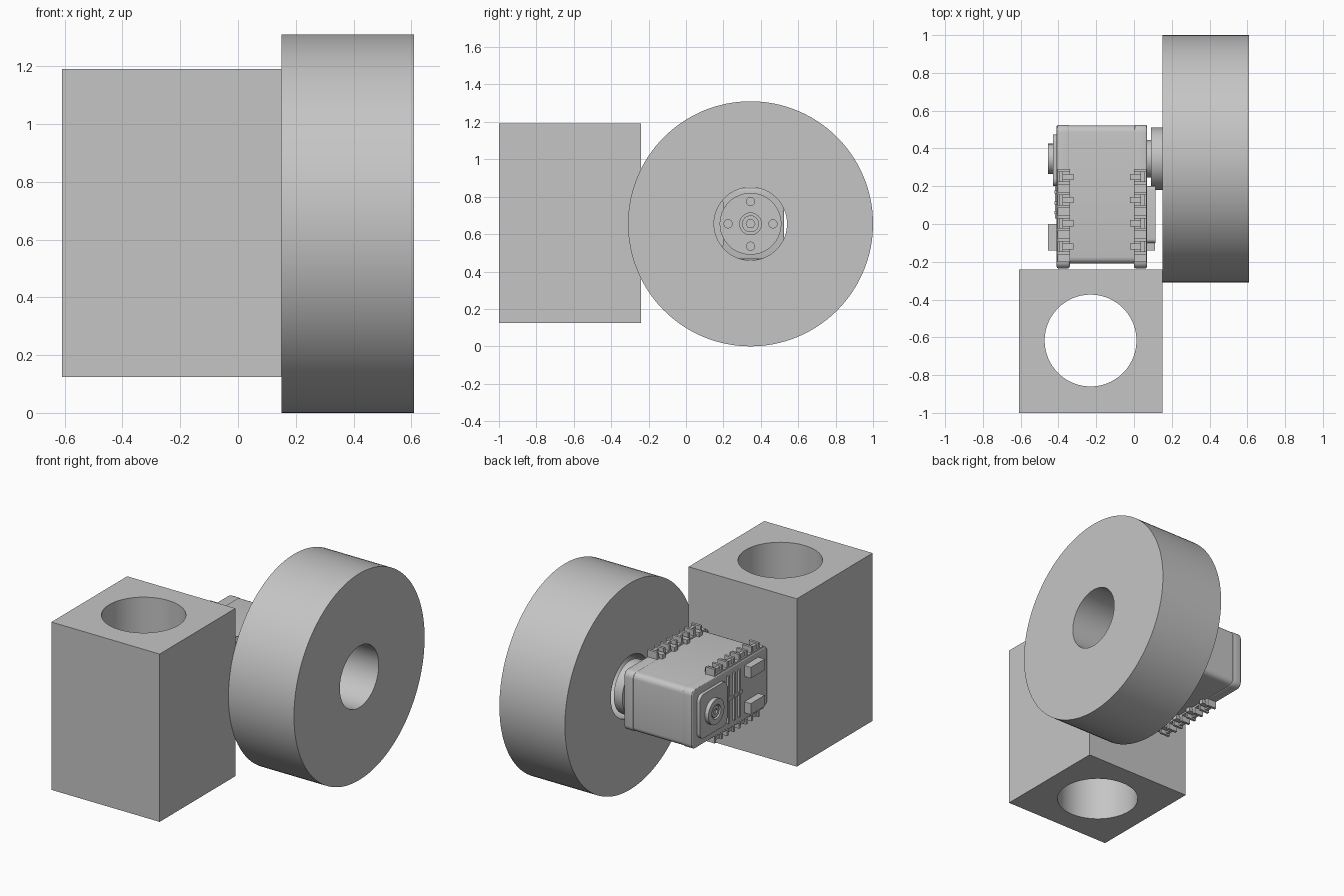
import bpy, bmesh, math
from mathutils import Matrix, Vector

if "Cube" in bpy.data.objects:
    bpy.data.objects.remove(bpy.data.objects["Cube"], do_unlink=True)

grey = bpy.data.materials.new("plain grey")
grey.use_nodes = True
colour = (0.56, 0.56, 0.56, 1)
grey.diffuse_color = colour
grey.node_tree.nodes["Principled BSDF"].inputs["Base Color"].default_value = colour

AXLE_Y, AXLE_Z = 0.345, 0.655   # wheel axle
MID_X = -0.17                   # middle of the motor case


def activate(ob):
    bpy.ops.object.select_all(action='DESELECT')
    ob.select_set(True)
    bpy.context.view_layer.objects.active = ob


def finish(name, bm, smooth=True):
    mesh = bpy.data.meshes.new(name)
    bm.to_mesh(mesh)
    bm.free()
    mesh.materials.append(grey)
    ob = bpy.data.objects.new(name, mesh)
    bpy.context.collection.objects.link(ob)
    if smooth:
        activate(ob)
        bpy.ops.object.shade_smooth_by_angle(angle=math.radians(30))
    return ob


def add_box(bm, x, y, z):
    """Box spanning the given (low, high) ranges."""
    spans = (x, y, z)
    centre = Vector([(a + b) / 2 for a, b in spans])
    size = [b - a for a, b in spans]
    m = Matrix.Translation(centre) @ Matrix.Diagonal((*size, 1))
    return bmesh.ops.create_cube(bm, size=1, matrix=m)["verts"]


def box(name, x, y, z, round_x=0, round_all=0):
    """Box; round_x rounds the edges along x, round_all softens the rest."""
    bm = bmesh.new()
    add_box(bm, x, y, z)
    if round_x:
        edges = [e for e in bm.edges
                 if abs(e.verts[0].co.x - e.verts[1].co.x) > 1e-4]
        bmesh.ops.bevel(bm, geom=edges, offset=round_x, segments=5,
                        profile=0.5, affect='EDGES')
    if round_all:
        edges = [e for e in bm.edges if e.calc_face_angle(0) > 0.8]
        bmesh.ops.bevel(bm, geom=edges, offset=round_all, segments=3,
                        profile=0.5, affect='EDGES')
    return finish(name, bm)


def rod(name, x, radius, y=AXLE_Y, z=AXLE_Z, sides=48):
    """Cylinder along x."""
    bm = bmesh.new()
    m = Matrix.Translation(((x[0] + x[1]) / 2, y, z)) @ Matrix.Rotation(math.pi / 2, 4, 'Y')
    bmesh.ops.create_cone(bm, cap_ends=True, segments=sides, radius1=radius,
                          radius2=radius, depth=x[1] - x[0], matrix=m)
    return finish(name, bm)


def cut(target, cutter):
    cutter.hide_render = True
    mod = target.modifiers.new("cut", 'BOOLEAN')
    mod.operation, mod.object, mod.solver = 'DIFFERENCE', cutter, 'EXACT'
    activate(target)
    bpy.ops.object.modifier_apply(modifier=mod.name)
    bpy.data.objects.remove(cutter, do_unlink=True)
    activate(target)
    bpy.ops.object.shade_smooth_by_angle(angle=math.radians(30))


# Block with a vertical bore
block = box("bored_block", (-0.61, 0.15), (-1, -0.24), (0.125, 1.19))
bm = bmesh.new()
bmesh.ops.create_cone(bm, cap_ends=True, segments=96, radius1=0.243, radius2=0.243,
                      depth=2, matrix=Matrix.Translation((-0.23, -0.617, 0.65)))
cut(block, finish("bore_cutter", bm))

# Wide wheel with a centre hole
wheel = rod("wheel", (0.15, 0.61), 0.655, sides=128)
cut(wheel, rod("wheel_cutter", (0, 0.8), 0.195, sides=96))

# Motor case: centre section and two side shells
low, high = AXLE_Z - 0.19, AXLE_Z + 0.19
box("case_centre", (-0.345, 0.005), (-0.21, 0.522), (low + 0.003, high - 0.003), 0.035)
for name, x in (("outer", (-0.41, -0.34)), ("inner", (0, 0.07))):
    box("case_shell_" + name, x, (-0.235, 0.525), (low, high), 0.038, 0.01)

# Nut brackets along the top and bottom of both shells
bm = bmesh.new()
for side in (-1, 1):
    for up in (-1, 1):
        def part(x, y, z):
            xs = sorted(MID_X + side * v for v in x)
            zs = sorted(AXLE_Z + up * v for v in z)
            add_box(bm, xs, y, zs)
        for i in range(4):
            y = 0.25 - i * 0.123
            for rib in (-0.034, 0.034):
                part((0.17, 0.235), (y + rib - 0.008, y + rib + 0.008), (0.18, 0.235))
            part((0.205, 0.225), (y - 0.034, y + 0.034), (0.18, 0.225))
            part((0.15, 0.205), (y - 0.016, y + 0.016), (0.18, 0.215))
        part((0.17, 0.235), (-0.2, 0.29), (0.18, 0.198))
finish("nut_brackets", bm)

# Drive horn with four screw holes, neck and centre screw
horn = rod("drive_horn", (0.09, 0.15), 0.165, sides=64)
for i in range(4):
    a = i * math.pi / 2
    cut(horn, rod("screw_hole_cutter", (0.12, 0.2), 0.022, AXLE_Y + 0.12 * math.cos(a),
                  AXLE_Z + 0.12 * math.sin(a), 24))
cut(horn, rod("centre_cutter", (0.125, 0.2), 0.058))
rod("horn_neck", (0.06, 0.1), 0.1)
screw = rod("horn_screw", (0.12, 0.155), 0.045, sides=32)
cut(screw, rod("hex_cutter", (0.14, 0.2), 0.024, sides=6))

# Raised cover on the wheel side of the case
box("inner_cover", (0.06, 0.115), (-0.1, 0.2), (AXLE_Z - 0.13, AXLE_Z + 0.13), 0.02)
box("inner_foot", (0.06, 0.11), (-0.14, -0.1), (AXLE_Z - 0.1, AXLE_Z + 0.1))

# Outer side: bearing plate, idler boss and its screw
box("bearing_plate", (-0.43, -0.4), (0.2, 0.475), (AXLE_Z - 0.14, AXLE_Z + 0.14), 0.04)
boss = rod("idler_boss", (-0.455, -0.42), 0.08)
cut(boss, rod("boss_cutter", (-0.5, -0.44), 0.045))
screw = rod("idler_screw", (-0.45, -0.43), 0.036, sides=32)
cut(screw, rod("hex_cutter", (-0.5, -0.44), 0.02, sides=6))

# Cable sockets and the ribs between them
for name, dz in (("lower", -0.115), ("upper", 0.115)):
    z = AXLE_Z + dz
    box("cable_socket_" + name, (-0.455, -0.4), (-0.14, 0), (z - 0.035, z + 0.035))
bm = bmesh.new()
for y in (0.06, 0.11, 0.17):
    add_box(bm, (-0.422, -0.4), (y - 0.008, y + 0.008), (AXLE_Z - 0.15, AXLE_Z + 0.15))
add_box(bm, (-0.418, -0.4), (0.03, 0.2), (AXLE_Z - 0.01, AXLE_Z + 0.01))
finish("case_ribs", bm)
